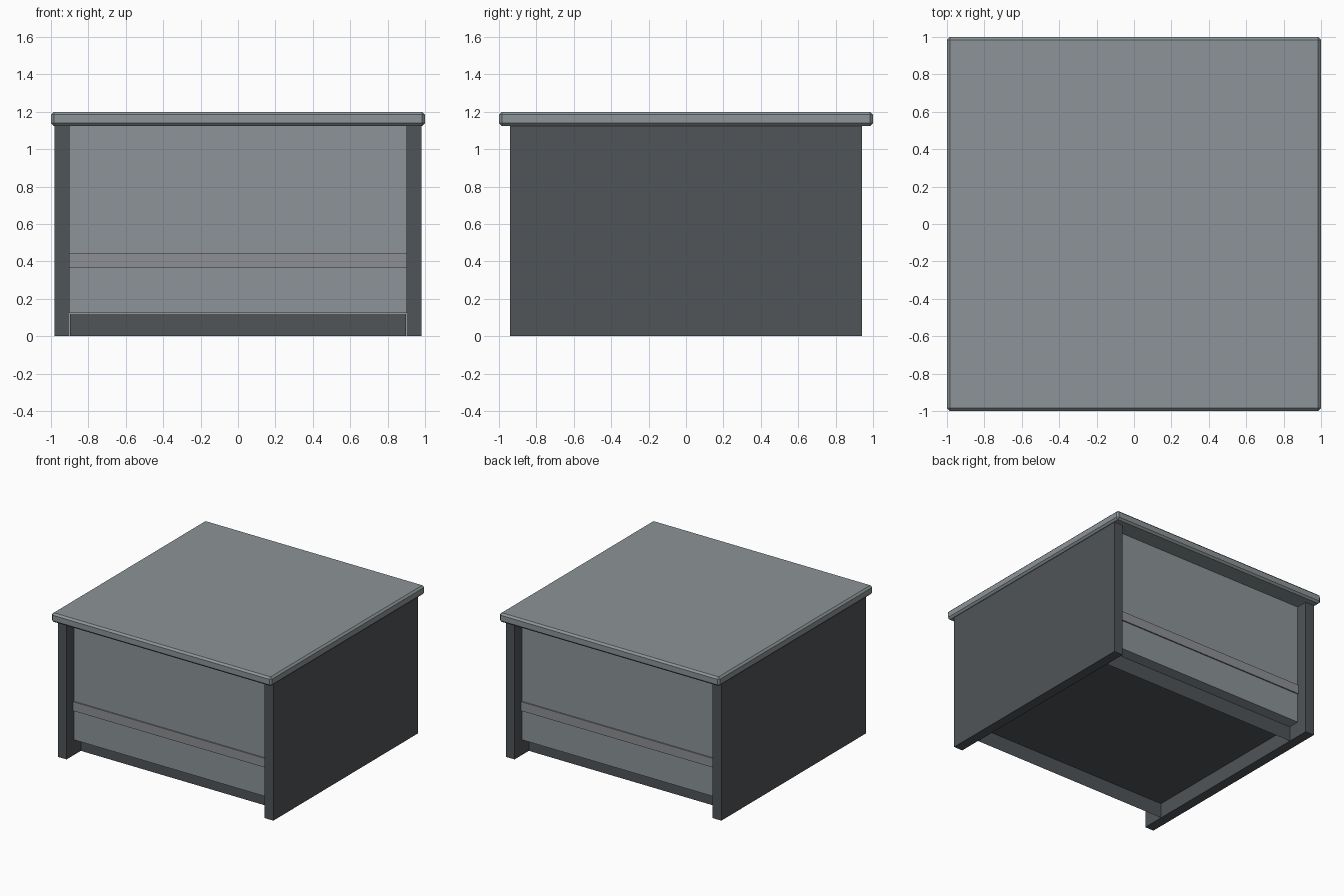
import bpy, bmesh

if "Cube" in bpy.data.objects:
    bpy.data.objects.remove(bpy.data.objects["Cube"])


def material(name, rgb):
    m = bpy.data.materials.new(name)
    m.diffuse_color = (*rgb, 1.0)
    m.use_nodes = True
    m.node_tree.nodes["Principled BSDF"].inputs["Base Color"].default_value = m.diffuse_color
    return m


GREY = material("cool_grey", (0.262, 0.296, 0.309))
STEEL = material("neutral_grey", (0.266, 0.279, 0.292))
DARK = material("charcoal", (0.080, 0.089, 0.098))


def box(name, x, y, z, mat, bevel=0.0, open_bottom=False):
    """Box from (min, max) ranges, optionally chamfered or open underneath."""
    bm = bmesh.new()
    bmesh.ops.create_cube(bm, size=1.0)
    for v in bm.verts:
        v.co = [lo + (c + 0.5) * (hi - lo) for c, (lo, hi) in zip(v.co, (x, y, z))]
    bm.normal_update()
    if open_bottom:
        under = [f for f in bm.faces if f.normal.z < -0.5]
        bmesh.ops.delete(bm, geom=under, context='FACES')
    if bevel:
        bmesh.ops.bevel(bm, geom=bm.edges[:], offset=bevel, segments=1,
                        profile=0.5, affect='EDGES')
    mesh = bpy.data.meshes.new(name)
    bm.to_mesh(mesh)
    bm.free()
    mesh.materials.append(mat)
    ob = bpy.data.objects.new(name, mesh)
    bpy.context.collection.objects.link(ob)
    return ob


# Chamfered counter top
box("counter_top", (-1, 1), (-1, 1), (1.125, 1.2), GREY, bevel=0.015)

# Cabinet body, recessed between the side panels
box("cabinet_body", (-0.9, 0.9), (-0.845, 0.845), (0.125, 1.125), GREY)

# Hollow plinth, set further back and open underneath
box("plinth", (-0.899, 0.899), (-0.755, 0.755), (0, 0.122), DARK, open_bottom=True)

# Side panels and trim strips, mirrored left/right and front/back
for s, side, face in ((-1, "left", "front"), (1, "right", "back")):
    box(side + "_side_panel", sorted((s * 0.9, s * 0.98)), (-0.94, 0.94), (0, 1.125), DARK)
    box(face + "_trim_strip", (-0.9, 0.9), sorted((s * 0.84, s * 0.855)), (0.367, 0.442), STEEL)
